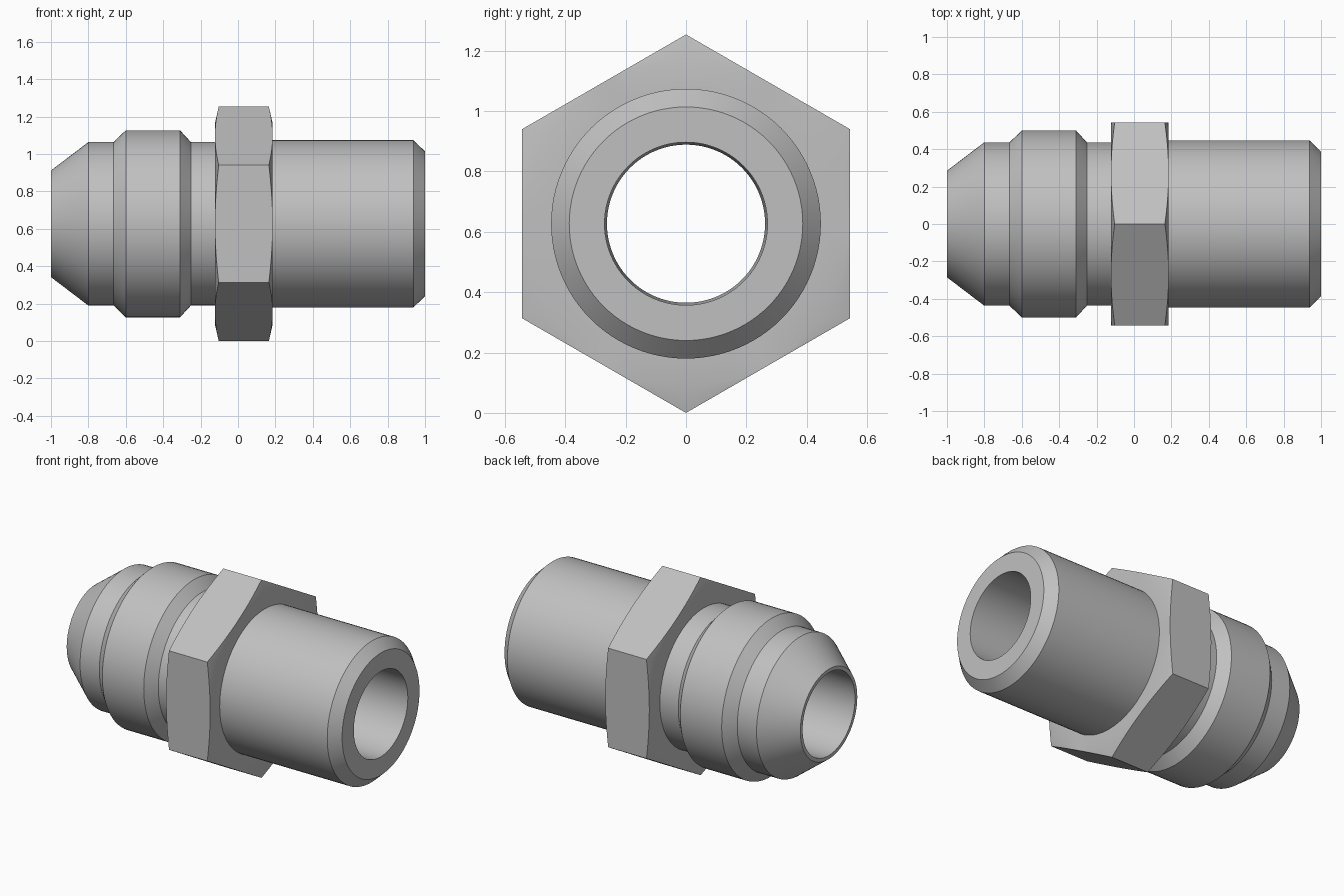
import bpy, bmesh
from math import cos, sin, pi, radians

if "Cube" in bpy.data.objects:
    bpy.data.objects.remove(bpy.data.objects["Cube"], do_unlink=True)

HEX_RADIUS = 0.627
FLAT = HEX_RADIUS * cos(pi / 6)
AXIS_Z = HEX_RADIUS
SEGMENTS = 96

steel = bpy.data.materials.new("grey_steel")
steel.use_nodes = True
colour = (0.53, 0.53, 0.53, 1)
steel.diffuse_color = colour
steel.node_tree.nodes["Principled BSDF"].inputs["Base Color"].default_value = colour


def ring_loft(name, rings):
    """Closed tube: each ring is a function of angle giving (x, radius)."""
    bm = bmesh.new()
    loops = []
    for ring in rings:
        loop = []
        for i in range(SEGMENTS):
            a = 2 * pi * i / SEGMENTS
            x, r = ring(a)
            loop.append(bm.verts.new((x, r * sin(a), AXIS_Z + r * cos(a))))
        loops.append(loop)
    for k, loop in enumerate(loops):
        nxt = loops[(k + 1) % len(loops)]
        for i in range(SEGMENTS):
            j = (i + 1) % SEGMENTS
            bm.faces.new((loop[i], loop[j], nxt[j], nxt[i]))
    bmesh.ops.recalc_face_normals(bm, faces=bm.faces)
    mesh = bpy.data.meshes.new(name)
    bm.to_mesh(mesh)
    bm.free()
    mesh.materials.append(steel)
    obj = bpy.data.objects.new(name, mesh)
    bpy.context.collection.objects.link(obj)
    bpy.ops.object.select_all(action='DESELECT')
    obj.select_set(True)
    bpy.context.view_layer.objects.active = obj
    bpy.ops.object.shade_smooth_by_angle(angle=radians(25))
    return obj


def circle(x, r):
    return lambda a: (x, r)


def hex_edge(end_x, inward):
    """Hexagon outline, pulled back towards its corners by a conical chamfer."""
    def ring(a):
        r = FLAT / cos(a % (pi / 3) - pi / 6)
        return end_x + inward * 0.02 * (r - FLAT) / (HEX_RADIUS - FLAT), r
    return ring


# Turned body: cone nose, collar, neck, plain shank and through bore
profile = [(-1, 0.285), (-0.8, 0.437), (-0.665, 0.437), (-0.6, 0.5),
           (-0.31, 0.5), (-0.252, 0.437), (0.03, 0.437), (0.03, 0.447),
           (0.938, 0.447), (1, 0.387), (1, 0.27), (-1, 0.262)]
ring_loft("fitting_body", [circle(x, r) for x, r in profile])

# Hexagonal wrench nut with chamfered corners
LEFT, RIGHT = -0.123, 0.185
ring_loft("hex_nut", [circle(LEFT, 0.42), circle(LEFT, FLAT - 0.004),
                      hex_edge(LEFT, 1), hex_edge(RIGHT, -1),
                      circle(RIGHT, FLAT - 0.004), circle(RIGHT, 0.42)])
